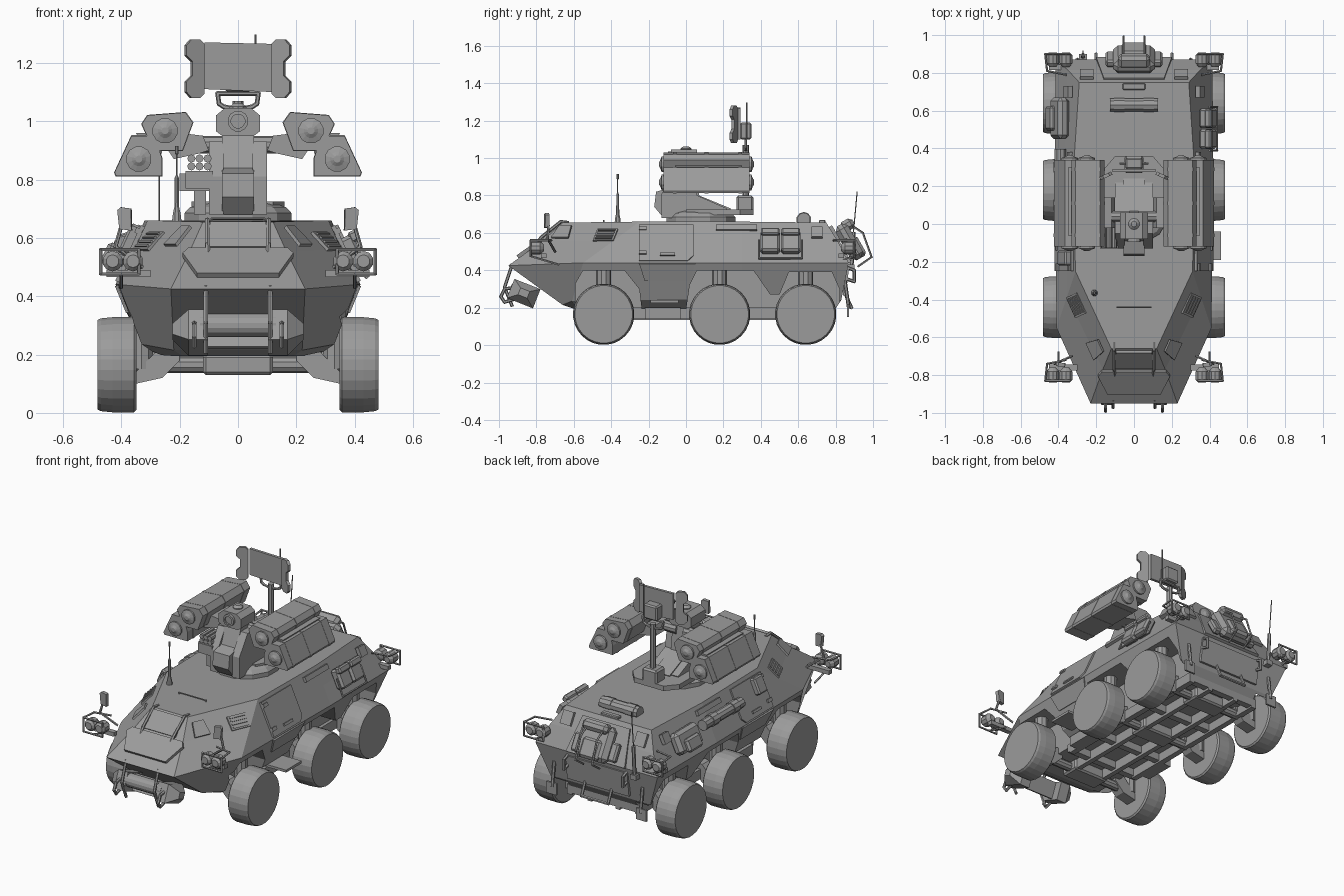
import bpy, bmesh, math
from mathutils import Vector as V, Matrix

grey = bpy.data.materials.new("dark_grey")
grey.diffuse_color = (.33, .33, .33, 1)


def finish(name, bm, mir=False, bevel=0):
    bmesh.ops.recalc_face_normals(bm, faces=bm.faces)
    me = bpy.data.meshes.new(name)
    bm.to_mesh(me)
    bm.free()
    me.materials.append(grey)
    ob = bpy.data.objects.new(name, me)
    bpy.context.collection.objects.link(ob)
    if bevel:
        m = ob.modifiers.new("bevel", "BEVEL")
        m.width, m.segments = bevel, 1
    if mir:
        ob.modifiers.new("mirror", "MIRROR")
    return ob


def loft(bm, rings):
    vs = [[bm.verts.new(p) for p in r] for r in rings]
    n = len(vs[0])
    for a, b in zip(vs, vs[1:]):
        for i in range(n):
            bm.faces.new((a[i], a[(i + 1) % n], b[(i + 1) % n], b[i]))
    bm.faces.new(vs[0])
    bm.faces.new(vs[-1])


def prism(name, pts, axis, a, b, mir=False, bevel=0):
    f = {"x": lambda p, t: (t, p[0], p[1]), "y": lambda p, t: (p[0], t, p[1]), "z": lambda p, t: (p[0], p[1], t)}[axis]
    bm = bmesh.new()
    loft(bm, [[f(p, t) for p in pts] for t in (a, b)])
    return finish(name, bm, mir, bevel)


def box(name, x, y, z, mir=False, bevel=0):
    return prism(name, [(x[0], y[0]), (x[1], y[0]), (x[1], y[1]), (x[0], y[1])], "z", z[0], z[1], mir, bevel)


def plate(name, c, n, pts, t, mir=False, bevel=0):
    """Slab lying on a sloped surface: pts is (w, h) or an outline in (sideways, upslope)."""
    n = V(n).normalized()
    u = V((0, 0, 1)).cross(n).normalized()
    w = n.cross(u)
    if isinstance(pts, tuple):
        a, b = pts[0] / 2, pts[1] / 2
        pts = [(-a, -b), (a, -b), (a, b), (-a, b)]
    bm = bmesh.new()
    loft(bm, [[V(c) + u * p[0] + w * p[1] + n * h for p in pts] for h in (-0.006, t)])
    return finish(name, bm, mir, bevel)


def lathe(name, c, d, prof, n=12, mir=False):
    q = V(d).to_track_quat("Z", "Y")
    bm = bmesh.new()
    loft(bm, [[V(c) + q @ V((r * math.cos(k), r * math.sin(k), h)) for k in
               [2 * math.pi * (i + .5) / n for i in range(n)]] for r, h in prof])
    return finish(name, bm, mir)


def tube(name, paths, r, n=6, mir=False):
    bm = bmesh.new()
    for path in paths:
        for a, b in zip(path, path[1:]):
            a, b = V(a), V(b)
            q = (b - a).to_track_quat("Z", "Y").to_matrix().to_4x4()
            bmesh.ops.create_cone(bm, cap_ends=True, segments=n, radius1=r, radius2=r, depth=(b - a).length + r,
                                  matrix=Matrix.Translation((a + b) / 2) @ q)
    return finish(name, bm, mir)


# Hull: half outlines (nose, shoulder, middle, tail), mirrored and lofted
half = [[(.19, -.60, .195), (.27, -.58, .195), (.27, .3, .195), (.27, .80, .195)],
        [(.22, -.66, .215), (.33, -.61, .235), (.34, .3, .25), (.34, .83, .24)],
        [(.23, -.95, .425), (.41, -.55, .44), (.42, .3, .44), (.415, .87, .44)],
        [(.165, -.77, .555), (.355, -.385, .56), (.37, .3, .55), (.35, .815, .55)],
        [(.12, -.66, .655), (.31, -.25, .66), (.32, .3, .66), (.29, .75, .655)]]
bm = bmesh.new()
loft(bm, [h + [(-x, y, z) for x, y, z in reversed(h)] for h in half])
hull = finish("hull", bm)
# Wheel wells
wells = [prism("well_cutter", p, "x", .23, .6, True) for p in (
    [(-.595, .05), (-.59, .33), (-.55, .40), (-.33, .40), (-.25, .30), (-.22, .05)],
    [(-.02, .05), (.02, .32), (.06, .40), (.36, .40), (.45, .27), (.50, .27), (.55, .39), (.78, .39), (.82, .30), (.82, .05)])]
for w in wells:
    w.hide_render = True
    m = hull.modifiers.new("well", "BOOLEAN")
    m.object, m.solver = w, "EXACT"
dg = bpy.context.evaluated_depsgraph_get()
hull.data = bpy.data.meshes.new_from_object(hull.evaluated_get(dg))
hull.modifiers.clear()
for w in wells:
    bpy.data.objects.remove(w)

# Wheels, axles and suspension
for i, y in enumerate((-.44, .18, .64)):
    lathe(f"wheel_{i}", (0, y, .165), (1, 0, 0), [(.155, .348), (.164, .356), (.164, .43), (.160, .47), (.154, .482)], 28, True)
    tube(f"axle_{i}", [[(-.36, y, .165), (.36, y, .165)]], .028, 10)
    box(f"differential_{i}", (-.12, .12), (y - .06, y + .06), (.13, .20), bevel=.01)
    tube(f"damper_{i}", [[(.33, y, .17), (.33, y, .41)]], .04, 10, True)
    prism(f"suspension_arm_{i}", [(.2, .24), (.26, .23), (.35, .14), (.35, .1), (.26, .12), (.2, .18)], "y", y - .035, y + .035, True)
# Belly frame
box("belly_rail_inner", (.08, .11), (-.38, .80), (.135, .20), True)
box("belly_rail_outer", (.215, .25), (-.28, .80), (.14, .20), True)
for i, y in enumerate((-.28, -.05, .40, .78)):
    box(f"belly_crossbar_{i}", (-.25, .25), (y - .02, y + .02), (.15, .20))
box("side_sill", (.25, .30), (-.22, -.03), (.14, .20), True)
box("side_step", (.30, .46), (-.19, -.04), (.225, .24))

# Nose: winch box with pointed ends, roller and tow loops
bm = bmesh.new()
loft(bm, [[(x, -.866 + (p[0] * .93 + p[1] * .37) * s, .28 + (-p[0] * .37 + p[1] * .93) * s) for p in
           ((-.075, -.06), (.075, -.06), (.075, .05), (-.075, .05))] for x, s in ((.105, 1), (.17, 1), (.225, .35))])
finish("winch_end", bm, True)
plate("winch_back", (0, -.85, .27), (0, -.93, .37), (.22, .10), .01)
tube("winch_roller", [[(-.11, -.90, .30), (.11, -.90, .30)]], .04, 14)
tube("tow_loop", [[(.11, -.93, .43), (.11, -.97, .31), (.11, -.93, .21)],
                  [(.15, -.90, .25), (.15, -.97, .23), (.15, -.99, .26), (.15, -.97, .30), (.15, -.91, .31)]], .009, 6, True)

# Glacis plate, windscreen, guard bars, side windows and vents
gn, wn = (0, -.58, .815), (0, -.72, .69)
plate("glacis_plate", (0, -.845, .506), gn, [(-.14, -.065), (.14, -.065), (.19, .055), (.17, .085), (-.17, .085), (-.19, .055)], .014)
plate("windscreen", (0, -.715, .605), wn, [(-.11, -.06), (.11, -.06), (.095, .06), (-.095, .06)], .012)
tube("guard_bar", [[(.10, -.83, .51), (.105, -.77, .58), (.105, -.67, .66), (.105, -.63, .655)]], .009, 6, True)
qn = (.644, -.29, .707)
plate("quarter_window", (.20, -.66, .61), qn, [(-.05, -.05), (.05, -.05), (.04, .04), (-.03, .04)], .006, True)
plate("vent_frame", (.305, -.43, .588), qn, (.12, .085), .006, True)
for k in range(4):
    s = (k - 1.5) * .02
    plate(f"vent_slat_{k}", (.305 - .644 * s, -.43 + .29 * s, .588 + .707 * s), qn, (.10, .009), .012, True)

# Lamp clusters front and rear, with cages and mirrors
for nm, y, d in (("front", -.80, -1), ("rear", .87, 1)):
    for k, x in enumerate((.36, .43)):
        lathe(f"{nm}_lamp_{k}", (x, y - d * .03, .52), (0, d, 0), [(.018, -.01), (.035, .01), (.035, .055), (.022, .068)], 10, True)
    f = y + d * .03
    tube(f"{nm}_lamp_cage", [[(.40, y - d * .12, .43), (.40, f, .475), (.47, f, .475), (.47, f, .56), (.34, f, .56), (.34, f, .475), (.40, f, .475)],
                             [(.47, f, .56), (.46, y - d * .06, .56), (.36, y - d * .08, .56)]], .006, 5, True)
    box(f"{nm}_lamp_bracket", (.30, .45), (y - .015 - d * .04, y + .015 - d * .04), (.465, .49), True)
plate("mirror", (.385, -.74, .665), (.15, -1, 0), [(-.022, -.04), (.02, -.035), (.027, .03), (.015, .04), (-.02, .035)], .016, True)
tube("mirror_arm", [[(.33, -.70, .50), (.42, -.74, .57), (.40, -.735, .64)]], .007, 6, True)

# Side panels: door, hatches, hinges (placed by height on the sloping side)
sn = (.91, 0, .42)
sx = lambda z: .418 - (z - .44) * .46
plate("side_door", (sx(.55), -.10, .55), sn, [(-.15, -.11), (.11, -.11), (.14, -.08), (.14, .10), (-.15, .10)], .008, True)
plate("lower_door", (.397, -.10, .39), (.92, 0, -.38), [(-.12, -.05), (.12, -.05), (.15, .05), (-.15, .05)], .006, True)
for k, (y, z, w, h) in enumerate([(-.23, .62, .04, .02), (-.23, .49, .04, .02), (-.10, .48, .08, .015), (.27, .625, .22, .03), (.70, .60, .06, .06)]):
    plate(f"side_fitting_{k}", (sx(z), y, z), sn, (w, h), .018, True)

# Side stowage: packs, rolled tarp, tool case
for k, y in enumerate((.45, .56)):
    plate(f"right_pack_{k}", (sx(.54), y, .54), sn, (.105, .12), .05, bevel=.012)
    plate(f"right_pack_flap_{k}", (sx(.585) + .035, y, .60), sn, (.10, .04), .03, bevel=.008)
tube("pack_rack", [[(.40, .39, .56), (.44, .39, .465), (.44, .62, .465), (.40, .62, .56)]], .006)
plate("left_pack", (-sx(.545), .56, .545), (-.91, 0, .42), (.22, .13), .06, bevel=.02)
plate("left_pack_pocket", (-.43, .56, .54), (-.91, 0, .42), (.13, .08), .03, bevel=.012)
tube("left_rolled_tarp", [[(-.39, .04, .575), (-.39, .38, .575)]], .032, 10)
for k, y in enumerate((.10, .30)):
    tube(f"tarp_strap_{k}", [[(-.39, y - .01, .575), (-.39, y + .01, .575)]], .037, 10)
plate("left_tool_case", (-.35, -.18, .59), (-.91, 0, .42), (.08, .10), .04, bevel=.008)

# Rear: door, backpack, roll, step, flaps
rn = (0, .87, .5)
plate("rear_door", (0, .815, .545), rn, [(-.20, -.12), (.20, -.12), (.16, .10), (-.16, .10)], .010)
plate("backpack", (0, .845, .535), rn, (.22, .21), .07, bevel=.025)
plate("backpack_pocket", (0, .90, .515), rn, (.13, .12), .045, bevel=.015)
plate("backpack_lid", (0, .835, .625), rn, (.17, .06), .07, bevel=.018)
for s in (-1, 1):
    plate(f"backpack_side_pocket_{s}", (s * .125, .86, .51), rn, (.05, .11), .035, bevel=.01)
tube("backpack_strap", [[(.055, .87, .65), (.055, .945, .60), (.055, .992, .47), (.055, .92, .42)]], .006, 5, True)
tube("roof_bedroll", [[(-.11, .63, .672), (.11, .63, .672)]], .036, 10)
tube("bedroll_strap", [[(.07, .63, .672), (.085, .63, .672)]], .040, 10, True)
box("roof_hatch_rear", (-.06, .06), (.71, .745), (.65, .67), bevel=.005)
tube("rear_step", [[(.09, .84, .30), (.09, .885, .20), (-.09, .885, .20), (-.09, .84, .30)]], .009)
plate("rear_lower_panel", (0, .853, .34), (0, 1, -.12), (.42, .15), .010)
for s in (-1, 1):
    tube(f"rear_tow_hook_{s}", [[(s * .2, .84, .36), (s * .2, .90, .34), (s * .2, .90, .40), (s * .2, .85, .42)]], .009)
tube("rear_flap_arm", [[(.30, .85, .34), (.30, .87, .20)]], .01, 6, True)
box("rear_flap", (.27, .34), (.86, .872), (.15, .22), True)
plate("rear_vent", (.25, .79, .60), rn, (.07, .08), .012, True)

# Whip antennas
lathe("front_antenna", (-.21, -.365, .655), (0, 0, 1), [(.018, 0), (.014, .03), (.009, .05), (.008, .15), (.003, .16), (.003, .23), (.007, .235), (.006, .26)], 8)
tube("rear_antenna", [[(-.27, .885, .42), (-.27, .895, .60)]], .011)
tube("rear_antenna_whip", [[(-.27, .895, .60), (-.27, .915, .82)]], .003)
box("rear_antenna_mount", (-.29, -.25), (.84, .90), (.40, .43))
tube("roof_handle", [[(-.09, -.44, .65), (-.09, -.44, .666), (.09, -.44, .666), (.09, -.44, .65)]], .004)

# Turret base, body and mast
lathe("turret_ring", (0, .08, .655), (0, 0, 1), [(.19, 0), (.19, .03), (.17, .05), (.11, .07)], 12)
prism("turret_body", [(-.12, .0), (.12, .0), (.16, .07), (.16, .29), (.10, .36), (-.10, .36), (-.16, .29), (-.16, .07)], "z", .695, .725)
prism("turret_column", [(-.17, .74), (-.12, .68), (.22, .68), (.24, .73), (.07, .80), (.05, .95), (-.05, .95), (-.09, .84), (-.16, .82)], "x", -.055, .055)
prism("turret_cheek", [(-.13, .68), (.20, .68), (.22, .73), (.06, .80), (.04, .93), (-.05, .93), (-.13, .81)], "x", .05, .10, True)
tube("pod_trunnion", [[(.04, .04, .92), (.13, .04, .92)]], .03, 10, True)
prism("pod_arm", [(.10, .90), (.13, .89), (.22, .87), (.26, .93), (.20, .96), (.12, .95)], "y", -.02, .14, True)

# Missile pods: two truncated triangular launch boxes per side
for nm, pts, cx, cz in (("upper", [(.155, .995), (.18, 1.03), (.31, 1.02), (.33, .99), (.29, .90), (.19, .90)], .25, .967),
                        ("lower", [(.26, .87), (.285, .95), (.365, .95), (.423, .825), (.418, .812), (.26, .812)], .34, .87)):
    prism(f"{nm}_pod", pts, "y", -.12, .34, True)
    for d, y0 in ((-1, -.118), (1, .338)):
        lathe(f"{nm}_pod_cap_{d}", (cx, y0, cz), (0, d, 0), [(.044, 0), (.044, .012), (.025, .018), (.012, .026)], 12, True)
    for k, y in enumerate((-.07, .10, .28)):
        prism(f"{nm}_pod_band_{k}", [((x - cx) * 1.025 + cx, (z - cz) * 1.025 + cz) for x, z in pts], "y", y, y + .02, True)
prism("pod_bridge", [(.26, .89), (.27, .96), (.35, .96), (.31, .88)], "y", -.06, .30, True)

# Sight head on the mast
prism("sight_head", [(-.075, .965), (-.055, .95), (.055, .95), (.075, .965), (.075, 1.02), (.045, 1.045), (-.045, 1.045), (-.075, 1.02)], "y", -.08, .06)
box("sight_neck", (-.055, .055), (-.05, .05), (.93, .955))
lathe("sight_lens", (0, -.075, 1.0), (0, -1, 0), [(.036, 0), (.036, .02), (.024, .021), (.024, .012)], 12)
lathe("sight_cap", (0, .0, 1.04), (0, 0, 1), [(.03, 0), (.03, .01), (.015, .022)], 10)

# Smoke launcher on the left of the turret
box("smoke_launcher_body", (-.18, -.085), (-.13, -.03), (.77, .83))
box("smoke_launcher_post", (-.15, -.11), (-.09, -.04), (.68, .78))
box("smoke_launcher_ears", (-.20, -.07), (-.10, -.06), (.76, .82))
for x in (-.16, -.132, -.104):
    for z in (.845, .872):
        tube("smoke_tube", [[(x, -.12, z), (x, -.02, z)]], .014, 8)

# Radar panel on the rear post
prism("radar_panel", [(-.115, 1.11), (.115, 1.10), (.115, 1.265), (-.115, 1.27)], "y", .275, .292)
plate("radar_wing", (.150, .258, 1.18), (-.45, -1, 0), [(-.034, -.085), (-.018, -.1), (.015, -.1), (.034, -.08), (.034, -.045), (.012, -.025), (.012, .025), (.034, .045), (.034, .08), (.015, .1), (-.018, .1), (-.034, .085)], .012, True)
box("radar_box", (-.045, .045), (.29, .35), (1.10, 1.19), bevel=.008)
tube("radar_yoke", [[(.07, .32, 1.095), (.065, .32, 1.06), (.05, .32, 1.05), (0, .32, 1.04)], [(0, .32, 1.095), (.07, .32, 1.095)]], .008, 6, True)
tube("radar_post", [[(0, .32, .71), (0, .32, 1.06)]], .018, 8)
box("radar_post_foot", (-.05, .05), (.27, .36), (.71, .80), bevel=.01)
tube("radar_whip", [[(.06, .325, 1.10), (.06, .325, 1.295)]], .004, 5)
